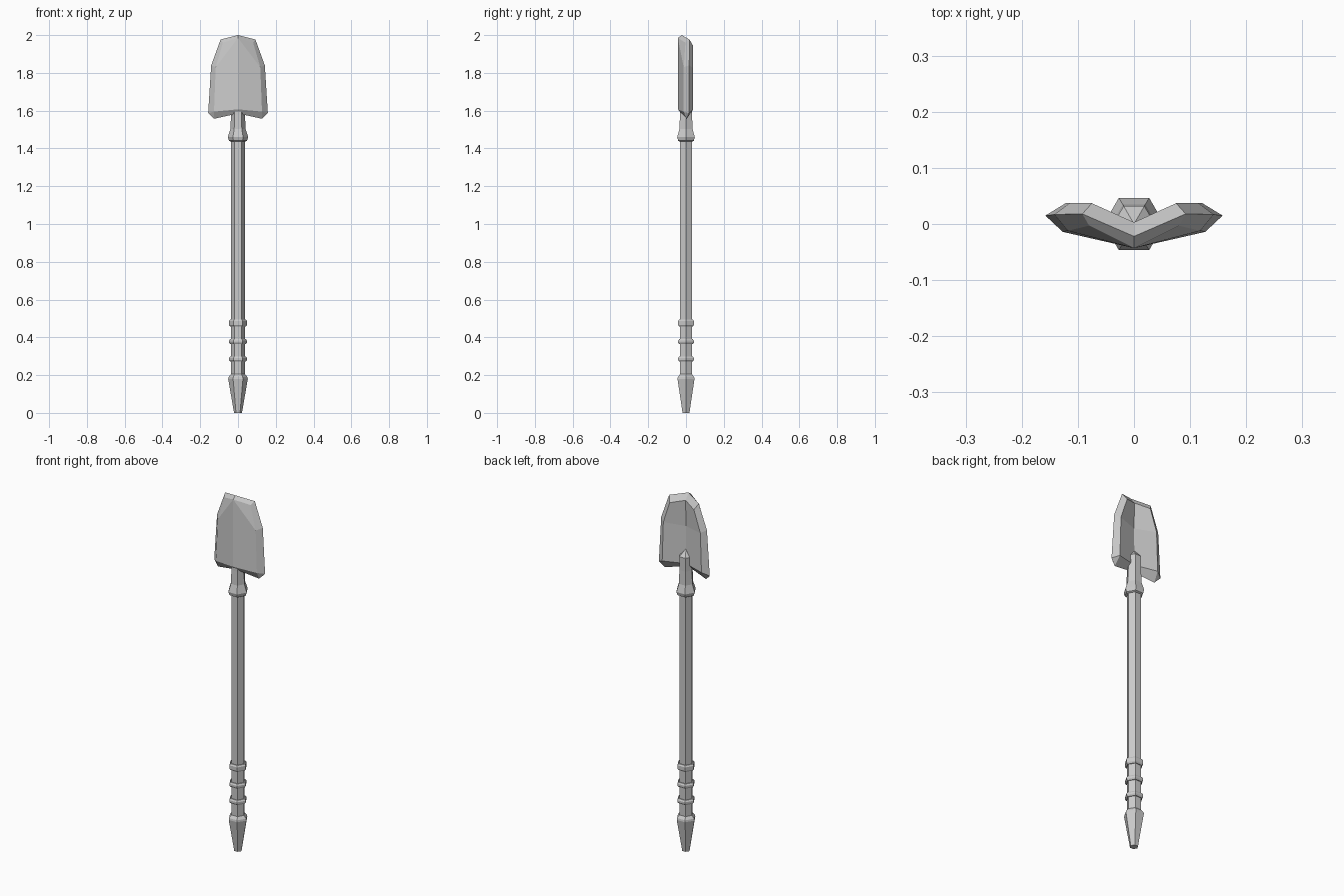
import bpy, bmesh, math

if "Cube" in bpy.data.objects:
    bpy.data.objects.remove(bpy.data.objects["Cube"])


def finish(name, bm):
    bmesh.ops.remove_doubles(bm, verts=bm.verts, dist=1e-5)
    bmesh.ops.recalc_face_normals(bm, faces=bm.faces)
    mesh = bpy.data.meshes.new(name)
    bm.to_mesh(mesh)
    bm.free()
    ob = bpy.data.objects.new(name, mesh)
    bpy.context.collection.objects.link(ob)
    return ob


def hex_turned(name, profile):
    """Six-sided turned part from (radius, z) pairs, bottom to top."""
    bm = bmesh.new()
    rings = [[bm.verts.new((r * math.cos(i * math.pi / 3),
                            r * math.sin(i * math.pi / 3), z)) for i in range(6)]
             for r, z in profile]
    for a, b in zip(rings, rings[1:]):
        for i in range(6):
            j = (i + 1) % 6
            bm.faces.new((a[i], a[j], b[j], b[i]))
    bm.faces.new(rings[0][::-1])
    bm.faces.new(rings[-1])
    return finish(name, bm)


# Shaft
hex_turned("shaft", [(0.037, 0.17), (0.037, 1.46)])

# Tapered foot
hex_turned("foot", [(0.021, 0), (0.052, 0.18), (0.05, 0.19), (0.037, 0.205)])

# Grip rings
for i, (z0, z1) in enumerate([(0.272, 0.298), (0.364, 0.39), (0.458, 0.494)]):
    hex_turned(f"grip_ring_{i + 1}", [(0.042, z0), (0.048, z0 + 0.008),
                                      (0.048, z1 - 0.008), (0.042, z1)])

# Socket with flared collar and pointed tip
hex_turned("socket", [(0.04, 1.437), (0.048, 1.441), (0.054, 1.46), (0.04, 1.503),
                      (0.037, 1.58), (0.037, 1.655), (0.003, 1.69)])

# Blade: sharp rim, front loop and back loop for one half, mirrored over x
rim = [(0, -.022, 2.0), (.092, .018, 1.977), (.142, .017, 1.84),
       (.158, .015, 1.587), (.128, .004, 1.557), (0, -.022, 1.585)]
front = [(0, -.043, 1.985), (.08, -.003, 1.96), (.118, -.012, 1.83),
         (.127, -.014, 1.595), (0, -.043, 1.607)]
back = [(0, .003, 1.965), (.075, .037, 1.945), (.115, .037, 1.825),
        (.122, .037, 1.605), (0, .003, 1.61)]
back_mid = (0, .001, 1.82)

bm = bmesh.new()
for side in (1, -1):
    def face(*pts):
        bm.faces.new([bm.verts.new((side * x, y, z)) for x, y, z in pts])
    for loop in (front, back):
        for i in range(3):
            face(rim[i], rim[i + 1], loop[i + 1], loop[i])
        face(rim[3], rim[4], loop[3])
        face(rim[4], rim[5], loop[4], loop[3])
    face(front[0], front[1], front[2])
    face(front[0], front[2], front[3], front[4])
    face(back[0], back[1], back[2], back_mid)
    face(back_mid, back[2], back[3], back[4])
finish("blade", bm)
